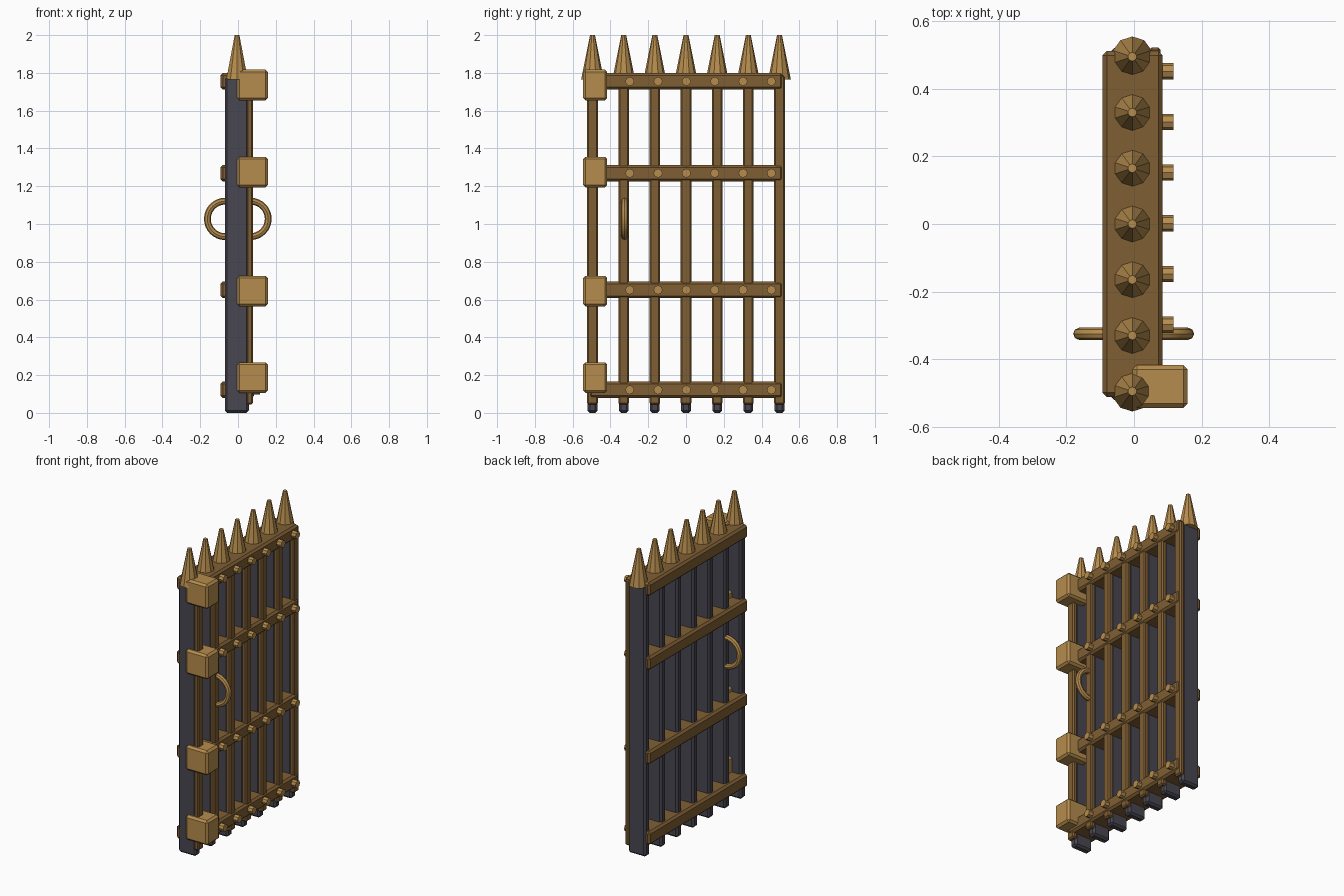
import bpy
from math import pi

cube = bpy.data.objects.get("Cube")
if cube:
    bpy.data.objects.remove(cube, do_unlink=True)


def material(name, rgb):
    m = bpy.data.materials.new(name)
    m.use_nodes = True
    m.diffuse_color = (*rgb, 1)
    m.node_tree.nodes["Principled BSDF"].inputs["Base Color"].default_value = (*rgb, 1)
    return m


GOLD = material("pale brass", (0.47, 0.265, 0.075))
BROWN = material("dark brass", (0.215, 0.113, 0.034))
SLATE = material("slate iron", (0.065, 0.061, 0.08))


def finish(name, mat):
    ob = bpy.context.object
    ob.name = name
    ob.data.materials.append(mat)
    return ob


def box(name, mat, x, y, z, bevel):
    """Chamfered box from (min, max) ranges on each axis."""
    ranges = (x, y, z)
    bpy.ops.mesh.primitive_cube_add(size=1, location=[(a + b) / 2 for a, b in ranges])
    ob = finish(name, mat)
    ob.scale = [b - a for a, b in ranges]
    bpy.ops.object.transform_apply(location=False, rotation=False, scale=True)
    mod = ob.modifiers.new("chamfer", "BEVEL")
    mod.width = bevel
    mod.segments = 1
    return ob


# Upright bars: deep iron slat, brass strip on the face, spike on top
for i in range(7):
    y = (i - 3) * 0.165
    box(f"slat_{i}", SLATE, (-0.07, 0.057), (y - 0.026, y + 0.026), (0, 1.78), 0.012)
    box(f"strip_{i}", BROWN, (0.045, 0.079), (y - 0.028, y + 0.028), (0.045, 1.785), 0.008)
    bpy.ops.mesh.primitive_cone_add(vertices=10, radius1=0.06, radius2=0.013, depth=0.235,
                                    location=(-0.005, y, 1.8825))
    finish(f"spike_{i}", GOLD)

# Cross rails through the bars, each with a row of studs
for r, z in enumerate((0.122, 0.651, 1.269, 1.755)):
    box(f"rail_{r}", BROWN, (-0.093, 0.085), (-0.512, 0.512), (z - 0.044, z + 0.044), 0.013)
    for s in range(6):
        bpy.ops.mesh.primitive_cylinder_add(vertices=8, radius=0.024, depth=0.05,
                                            location=(0.092, -0.298 + s * 0.15, z),
                                            rotation=(0, pi / 2, 0))
        finish(f"stud_{r}_{s}", GOLD)

# Hinge blocks
for h, z in enumerate((0.187, 0.645, 1.275, 1.736)):
    box(f"hinge_block_{h}", GOLD, (-0.004, 0.159), (-0.544, -0.417), (z - 0.081, z + 0.081), 0.013)

# Ring handles on both faces
for name, x in (("front_ring", 0.066), ("back_ring", -0.068)):
    bpy.ops.mesh.primitive_torus_add(major_radius=0.094, minor_radius=0.018,
                                     major_segments=32, minor_segments=8,
                                     location=(x, -0.325, 1.027), rotation=(pi / 2, 0, 0))
    finish(name, GOLD)
    bpy.ops.object.shade_smooth_by_angle()
